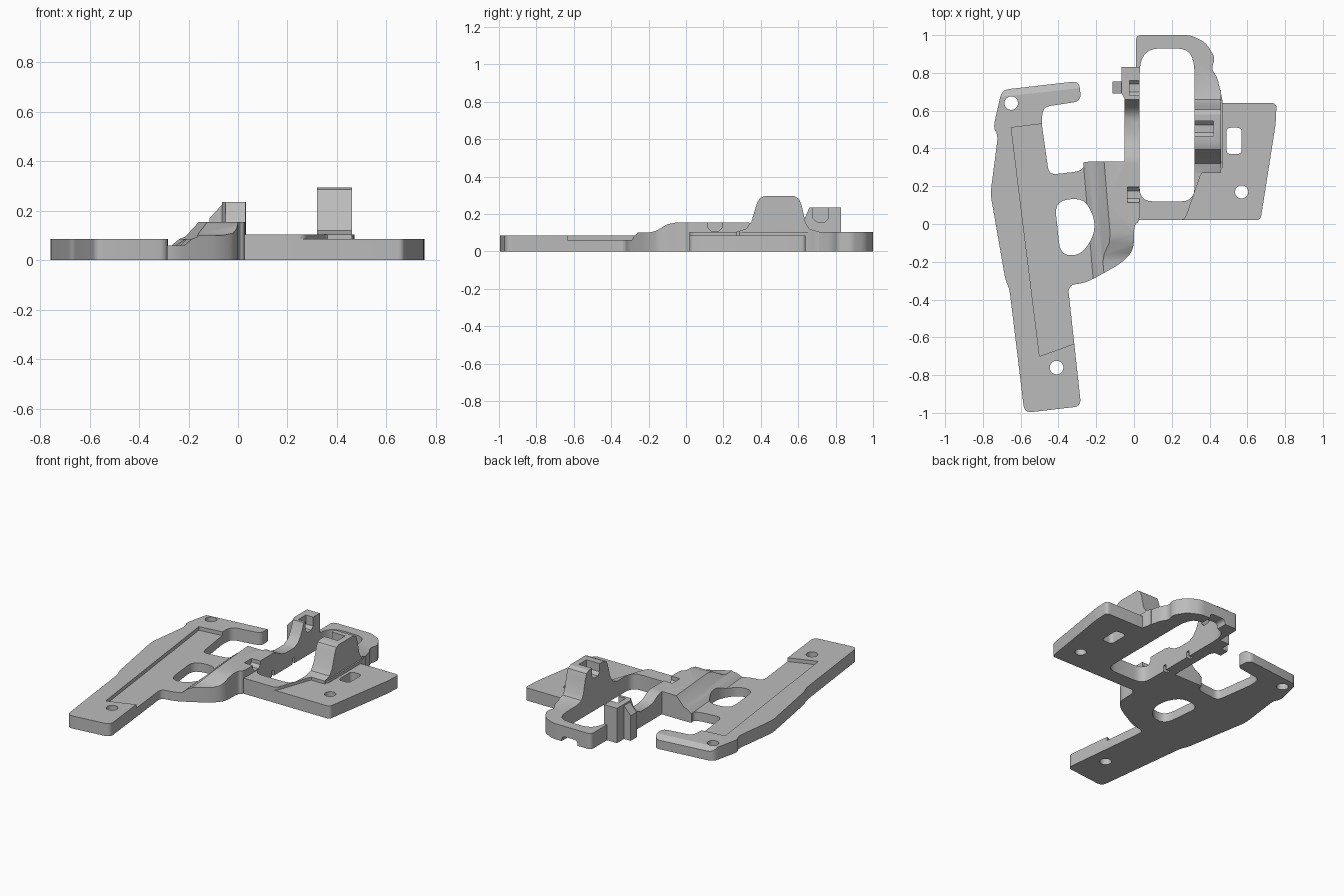
import bpy
import bmesh
import math
from mathutils import Vector, Matrix

default_cube = bpy.data.objects.get("Cube")
if default_cube:
    bpy.data.objects.remove(default_cube, do_unlink=True)


def make_material(name, value):
    material = bpy.data.materials.new(name)
    colour = (value, value, value, 1)
    material.use_nodes = True
    material.diffuse_color = colour
    material.node_tree.nodes["Principled BSDF"].inputs["Base Color"].default_value = colour
    return material


def rounded(points, radius, steps=5):
    """Round every corner of a closed outline."""
    corners = [Vector(p) for p in points]
    result = []
    for i, corner in enumerate(corners):
        before = corners[i - 1] - corner
        after = corners[(i + 1) % len(corners)] - corner
        start = corner + before.normalized() * min(radius, before.length * 0.45)
        end = corner + after.normalized() * min(radius, after.length * 0.45)
        for k in range(steps + 1):
            t = k / steps
            result.append(start * (1 - t) ** 2 + corner * 2 * t * (1 - t) + end * t ** 2)
    return result


def circle(x, y, radius, sides=32):
    angles = [math.tau * i / sides for i in range(sides)]
    return [(x + radius * math.cos(a), y + radius * math.sin(a)) for a in angles]


def box(x0, x1, y0, y1):
    return [(x0, y0), (x1, y0), (x1, y1), (x0, y1)]


def prism(name, outline, low, high, axis="z", turn=0):
    """Extrude an outline along an axis, then turn it about z."""
    place = {
        "z": lambda u, v, w: (u, v, w),
        "x": lambda u, v, w: (w, u, v),
        "y": lambda u, v, w: (u, w, v),
    }[axis]
    bm = bmesh.new()
    bottom = [bm.verts.new(place(u, v, low)) for u, v in outline]
    top = [bm.verts.new(place(u, v, high)) for u, v in outline]
    bm.faces.new(bottom)
    bm.faces.new(top)
    count = len(outline)
    for i in range(count):
        j = (i + 1) % count
        bm.faces.new((bottom[i], bottom[j], top[j], top[i]))
    bmesh.ops.transform(bm, matrix=Matrix.Rotation(math.radians(turn), 4, "Z"), verts=bm.verts)
    bmesh.ops.recalc_face_normals(bm, faces=bm.faces)
    mesh = bpy.data.meshes.new(name)
    bm.to_mesh(mesh)
    bm.free()
    obj = bpy.data.objects.new(name, mesh)
    bpy.context.collection.objects.link(obj)
    return obj


def combine(target, other, operation):
    """Apply a boolean and discard the operand."""
    modifier = target.modifiers.new("combine", "BOOLEAN")
    modifier.operation = operation
    modifier.solver = "EXACT"
    modifier.object = other
    bpy.context.view_layer.objects.active = target
    bpy.ops.object.modifier_apply(modifier=modifier.name)
    bpy.data.objects.remove(other, do_unlink=True)


# Shared heights
FLOOR, PLATE, RIM, DECK, HUMP, TOWER = 0.06, 0.085, 0.105, 0.155, 0.235, 0.295

# Long grip plate with its upper arm
grip = prism("grip", rounded([
    (-0.7, 0.71), (-0.29, 0.757), (-0.28, 0.65), (-0.48, 0.62), (-0.49, 0.54),
    (-0.45, 0.26), (-0.28, 0.28), (-0.25, 0.33), (-0.15, 0.33), (-0.15, -0.25),
    (-0.25, -0.31), (-0.35, -0.325), (-0.28, -0.965), (-0.58, -1), (-0.66, -0.34),
    (-0.68, -0.3), (-0.76, 0.16), (-0.72, 0.47), (-0.745, 0.51)], 0.04), 0, PLATE)

# Sunken area of the grip and bevelled back edge of the arm
recess = prism("recess", [(-0.65, 0.51), (-0.49, 0.53), (0, 0.54), (0, -0.52), (-0.5, -0.7)],
               FLOOR, 1)
combine(grip, recess, "DIFFERENCE")
arm_bevel = prism("arm_bevel", [(0.745, PLATE + 0.001), (0.8, 0.05), (0.8, 0.1)],
                  -0.9, -0.1, "x", 6.3)
combine(grip, arm_bevel, "DIFFERENCE")

# Side profile shared by the central deck and the rail
side_profile = [
    (-0.4, -0.1), (-0.4, 0.1), (-0.2, 0.1), (-0.16, 0.11), (-0.1, 0.145), (-0.05, DECK),
    (0.33, DECK), (0.37, 0.145), (0.42, 0.115), (0.47, RIM), (0.56, RIM),
    (0.6, 0.125), (0.63, 0.165), (0.66, HUMP), (0.9, HUMP), (0.9, -0.1)]

# Central deck with the skewed ramp
deck = prism("central_deck", rounded([
    (-0.3, 0.33), (0.03, 0.33), (0.03, 0.01), (0, 0), (0, -0.14),
    (-0.07, -0.21), (-0.25, -0.31), (-0.3, -0.3)], 0.06), 0, DECK + 0.1)
combine(deck, prism("ramp", [
    (-0.24, -0.1), (-0.24, FLOOR), (-0.21, PLATE), (-0.185, 0.095), (-0.13, DECK),
    (0.3, DECK), (0.3, -0.1)], -1, 1, "y", 4.8), "INTERSECT")
combine(deck, prism("deck_side", side_profile, -1, 1, "x"), "INTERSECT")

# Rail along the opening, with its raised end
rail = prism("rail", [
    (-0.05, 0.25), (0.035, 0.25), (0.035, 0.83), (-0.065, 0.83),
    (-0.065, 0.69), (-0.05, 0.66)], 0, 0.5)
combine(rail, prism("rail_side", side_profile, -1, 1, "x"), "INTERSECT")
rail_tab = prism("rail_tab", [
    (-0.115, 0), (-0.115, 0.17), (-0.055, HUMP), (0, HUMP), (0, 0)], 0.69, 0.755, "y")

# Ring around the opening
ring = prism("opening_ring", rounded([
    (0.01, 1), (0.3, 1), (0.38, 0.96), (0.43, 0.88), (0.41, 0.82), (0.44, 0.78),
    (0.47, 0.65), (0.47, 0.28), (0.36, 0.28), (0.27, 0.02), (0.01, 0.02)], 0.03), 0, RIM)

# Side plate
side_plate = prism("side_plate", rounded([
    (0.4, 0.64), (0.755, 0.64), (0.75, 0.53), (0.67, 0.02), (0.2, 0.02)], 0.025), 0, PLATE)

# Tall tower beside the opening
tower = prism("tower", [
    (0.27, 0), (0.27, RIM), (0.32, 0.12), (0.35, 0.16), (0.38, 0.26), (0.395, 0.285),
    (0.42, TOWER), (0.58, TOWER), (0.605, 0.28), (0.62, 0.24), (0.64, 0.15),
    (0.66, 0.12), (0.71, RIM), (0.71, 0)], 0.3, 0.46, "x")

# Join everything into one body
body = grip
body.name = "mounting_frame"
for part in (deck, rail, rail_tab, ring, side_plate, tower):
    combine(body, part, "UNION")

# Through openings
openings = [
    rounded([(0.03, 0.12), (0.32, 0.12), (0.32, 0.86), (0.28, 0.93),
             (0.08, 0.93), (0.03, 0.86)], 0.07),
    rounded([(-0.42, 0.12), (-0.27, 0.14), (-0.21, 0.04), (-0.21, -0.06),
             (-0.28, -0.165), (-0.39, -0.165)], 0.07),
    rounded(box(0.49, 0.57, 0.37, 0.51), 0.025),
    circle(0.57, 0.17, 0.035), circle(-0.65, 0.64, 0.036), circle(-0.41, -0.76, 0.036)]
for outline in openings:
    combine(body, prism("opening_cutter", outline, -0.5, 0.5), "DIFFERENCE")

# Flared hook seats in the deck, the rail end and the tower
for y, floor, top, x0, x1 in ((0.155, 0.11, DECK, -0.035, 0.1),
                              (0.72, 0.155, HUMP, -0.025, 0.1),
                              (0.505, 0.22, TOWER, 0.25, 0.42)):
    half = 0.04
    seat = [(y - half, top + 0.01), (y - half, floor + 0.02), (y - half / 2, floor),
            (y + half / 2, floor), (y + half, floor + 0.02), (y + half, top + 0.01)]
    combine(body, prism("seat_cutter", seat, x0, x1, "x"), "DIFFERENCE")

# Small slots under the rail and a notch under the back wall
for y in (0.33, 0.55):
    slot = box(y - 0.012, y + 0.012, -0.1, 0.04)
    combine(body, prism("slot_cutter", slot, 0, 0.1, "x"), "DIFFERENCE")
notch = rounded(box(0.11, 0.23, -0.1, 0.035), 0.03)
combine(body, prism("notch_cutter", notch, 0.88, 1.1, "y"), "DIFFERENCE")

# Finish
body.data.materials.clear()
body.data.materials.append(make_material("plain grey", 0.5))
bpy.ops.object.select_all(action="DESELECT")
body.select_set(True)
bpy.context.view_layer.objects.active = body
bpy.ops.object.shade_smooth_by_angle(angle=math.radians(30))
